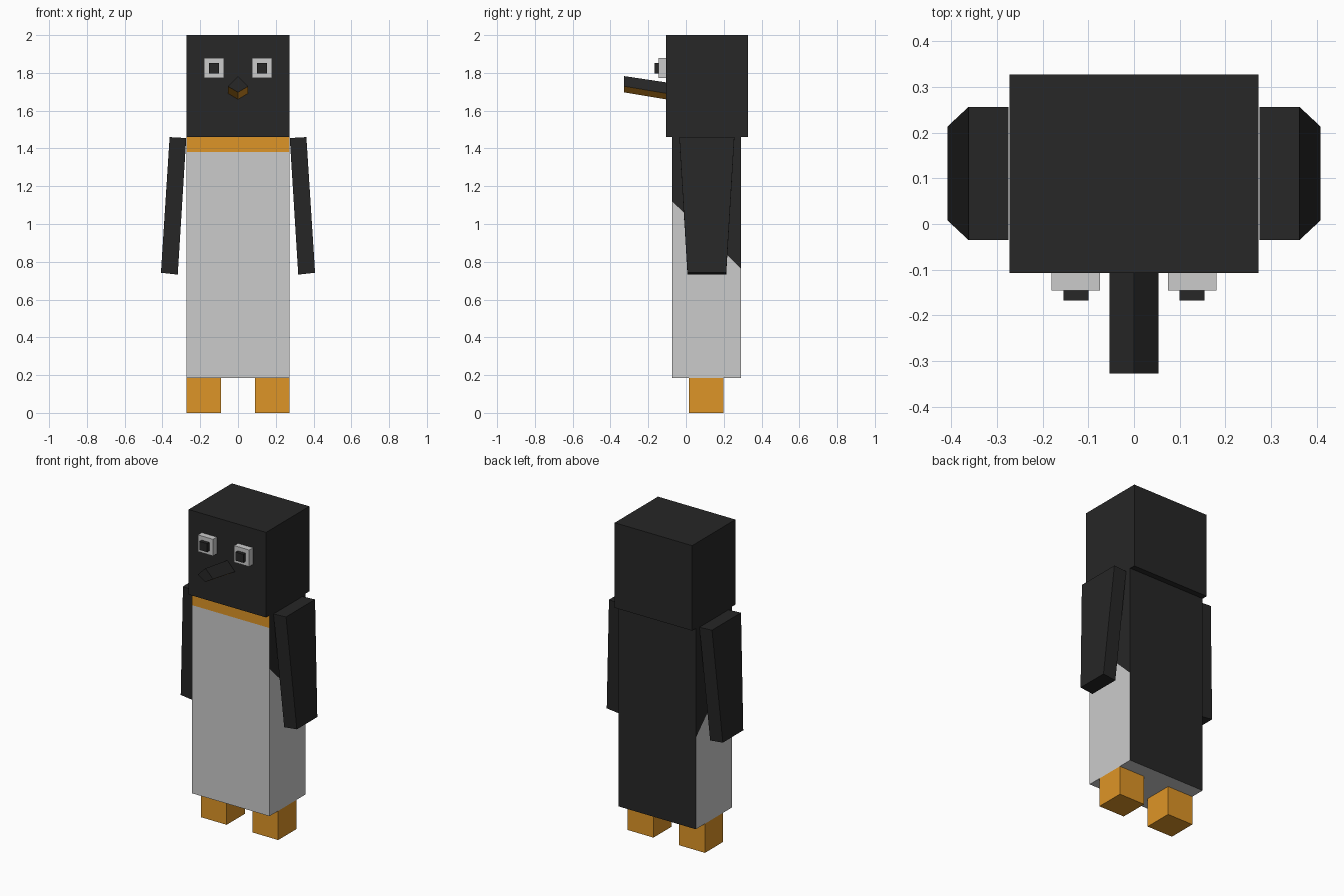
import bpy, bmesh
from mathutils import Vector

if "Cube" in bpy.data.objects:
    bpy.data.objects.remove(bpy.data.objects["Cube"])


def material(name, color):
    m = bpy.data.materials.new(name)
    m.diffuse_color = (*color, 1)
    m.use_nodes = True
    m.node_tree.nodes["Principled BSDF"].inputs["Base Color"].default_value = m.diffuse_color
    return m


DARK = material("black", (0.02, 0.02, 0.02))
ORANGE = material("orange", (0.73, 0.3, 0.02))


def finish(name, bm, mats):
    bmesh.ops.recalc_face_normals(bm, faces=bm.faces)
    me = bpy.data.meshes.new(name)
    for m in mats:
        me.materials.append(m)
    bm.to_mesh(me)
    bm.free()
    bpy.context.collection.objects.link(bpy.data.objects.new(name, me))


def cube_bm(lo, hi):
    lo, hi = Vector(lo), Vector(hi)
    bm = bmesh.new()
    bmesh.ops.create_cube(bm, size=1)
    for v in bm.verts:
        v.co = (lo + hi) / 2 + v.co * (hi - lo)
    return bm


def box(name, x, y, z, mat=None):
    bm = cube_bm((x[0], y[0], z[0]), (x[1], y[1], z[1]))
    finish(name, bm, [mat] if mat else [])


def loft(ring_a, ring_b):
    """Closed solid between two rings of equal length."""
    bm = bmesh.new()
    a = [bm.verts.new(p) for p in ring_a]
    b = [bm.verts.new(p) for p in ring_b]
    bm.faces.new(a)
    bm.faces.new(b)
    for i in range(len(a)):
        j = (i + 1) % len(a)
        bm.faces.new((a[i], a[j], b[j], b[i]))
    bm.normal_update()
    bmesh.ops.recalc_face_normals(bm, faces=bm.faces)
    return bm


# Head
box("head", (-0.272, 0.272), (-0.107, 0.327), (1.46, 2.0), DARK)

# Body: cut along the collar line and the slanted side line, then colour
bm = cube_bm((-0.272, -0.073, 0.185), (0.272, 0.29, 1.46))
slant_co, slant_no = Vector((0, -0.073, 1.12)), Vector((0, 0.355, 0.363))
for co, no in (((0, 0, 1.38), (0, 0, 1)), (slant_co, slant_no)):
    bmesh.ops.bisect_plane(bm, geom=bm.verts[:] + bm.edges[:] + bm.faces[:],
                           plane_co=co, plane_no=no)
bm.normal_update()
for f in bm.faces:
    c = f.calc_center_median()
    if f.normal.y < -0.5:                              # belly and collar
        f.material_index = 2 if c.z > 1.38 else 0
    elif f.normal.y > 0.5 or f.normal.z > 0.5:         # back and top
        f.material_index = 1
    elif abs(f.normal.x) > 0.5:                        # sides
        f.material_index = 1 if (c - slant_co).dot(slant_no) > 0 else 0
bmesh.ops.dissolve_limit(bm, angle_limit=0.01, verts=bm.verts, edges=bm.edges,
                         delimit={'MATERIAL'})
finish("body", bm, [None, DARK, ORANGE])

# Beak: diamond prism tilted up towards the tip, orange underneath
diamond = lambda y, top, mid, low: [(0, y, top), (0.054, y, mid), (0, y, low), (-0.054, y, mid)]
bm = loft(diamond(-0.107, 1.75, 1.692, 1.66), diamond(-0.327, 1.783, 1.729, 1.697))
for f in bm.faces:
    f.material_index = 1 if f.normal.z < -0.3 else 0
finish("beak", bm, [DARK, ORANGE])

# Paired parts
for s, side in ((-1, "left"), (1, "right")):
    def span(a, b):
        return sorted((s * a, s * b))

    box("foot_" + side, span(0.09, 0.272), (0.015, 0.198), (0, 0.185), ORANGE)
    box("eye_" + side, span(0.074, 0.18), (-0.145, -0.107), (1.772, 1.878))
    box("pupil_" + side, span(0.1, 0.154), (-0.167, -0.145), (1.798, 1.852), DARK)

    # Wing: tapered slab leaning outwards
    def ring(xi, zi, xo, zo, y0, y1):
        return [(s * xi, y0, zi), (s * xo, y0, zo), (s * xo, y1, zo), (s * xi, y1, zi)]

    finish("wing_" + side, loft(ring(0.274, 1.455, 0.362, 1.46, -0.035, 0.256),
                                ring(0.319, 0.732, 0.408, 0.742, 0.008, 0.213)), [DARK])
